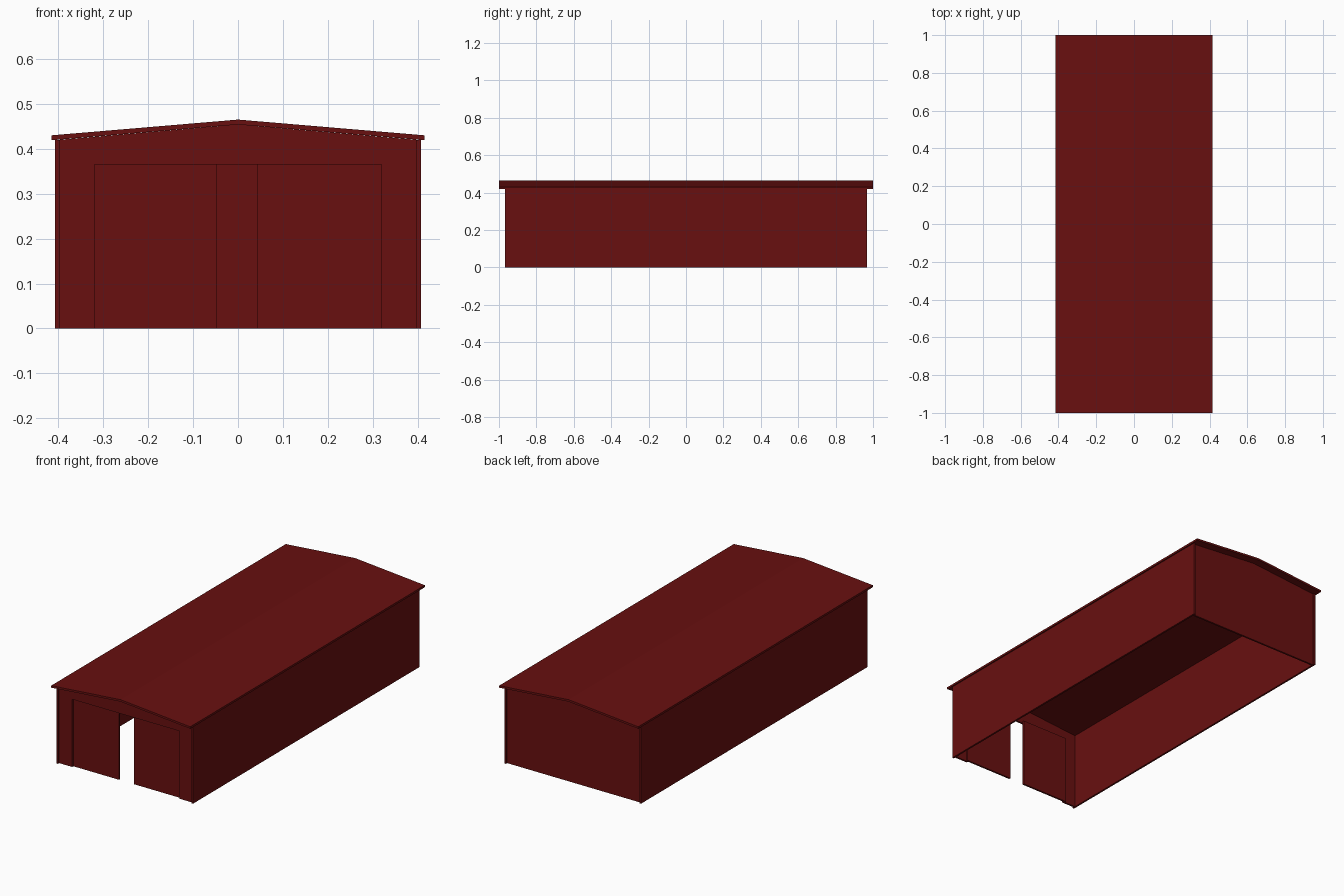
import bpy, bmesh

if "Cube" in bpy.data.objects:
    bpy.data.objects.remove(bpy.data.objects["Cube"])

red = bpy.data.materials.new("barn_red")
red.diffuse_color = (0.14, 0.005, 0.005, 1)
red.use_nodes = True
red.node_tree.nodes["Principled BSDF"].inputs["Base Color"].default_value = red.diffuse_color


def extrude_profile(name, profile, y0, y1):
    """Extrude a closed (x, z) outline along y."""
    bm = bmesh.new()
    face = bm.faces.new([bm.verts.new((x, y0, z)) for x, z in profile])
    ext = bmesh.ops.extrude_face_region(bm, geom=[face])
    verts = [g for g in ext["geom"] if isinstance(g, bmesh.types.BMVert)]
    bmesh.ops.translate(bm, verts=verts, vec=(0, y1 - y0, 0))
    bmesh.ops.recalc_face_normals(bm, faces=bm.faces)
    mesh = bpy.data.meshes.new(name)
    bm.to_mesh(mesh)
    bm.free()
    obj = bpy.data.objects.new(name, mesh)
    obj.data.materials.append(red)
    bpy.context.collection.objects.link(obj)
    return obj


def panel(name, x0, x1, z1, y0, y1):
    return extrude_profile(name, [(x0, 0), (x1, 0), (x1, z1), (x0, z1)], y0, y1)


HALF_W, HALF_L, T = 0.408, 0.967, 0.01
EAVE, RIDGE = 0.419, 0.454
IN = HALF_W - T

# Shallow gabled roof slab with overhang
extrude_profile("roof", [(-0.415, EAVE), (0, RIDGE), (0.415, EAVE),
                         (0.415, 0.43), (0, 0.465), (-0.415, 0.43)], -1, 1)

# Long side walls
panel("left_wall", -HALF_W, -IN, EAVE + 0.001, -HALF_L, HALF_L)
panel("right_wall", IN, HALF_W, EAVE + 0.001, -HALF_L, HALF_L)

# Gabled end walls, slightly inset; the front one has a wide doorway
gable = [(IN, EAVE + 0.001), (0, RIDGE), (-IN, EAVE + 0.001)]
extrude_profile("back_wall", [(-IN, 0), (IN, 0)] + gable,
                HALF_L - 0.02, HALF_L - 0.01)
extrude_profile("front_wall", [(-IN, 0), (-0.32, 0), (-0.32, 0.365),
                               (0.32, 0.365), (0.32, 0), (IN, 0)] + gable,
                -HALF_L + 0.01, -HALF_L + 0.02)

# Sliding doors, left partly open behind the front wall
panel("left_door", -0.33, -0.047, 0.375, -0.947, -0.937)
panel("right_door", 0.043, 0.33, 0.375, -0.947, -0.937)
